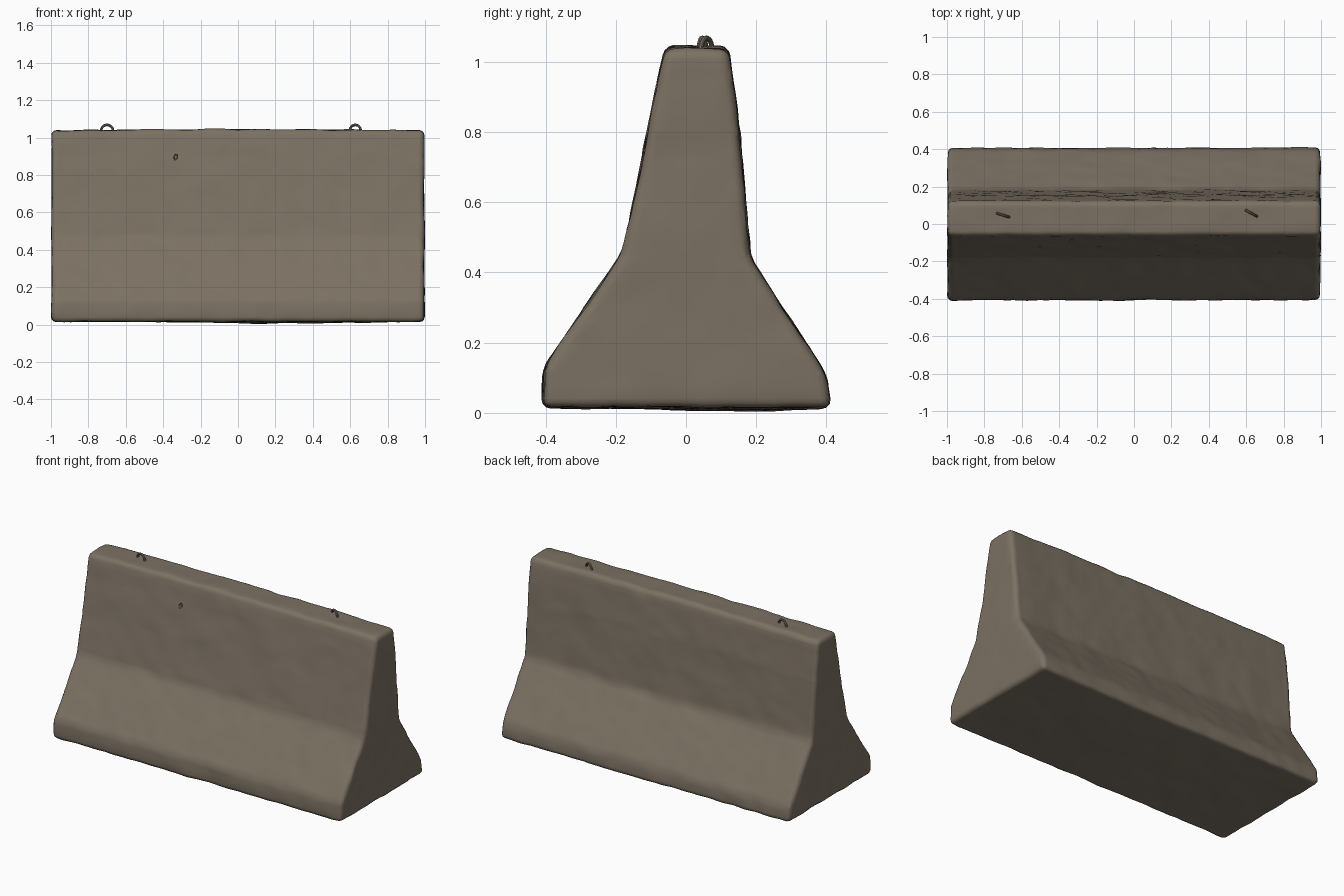
import bpy, bmesh, math
from mathutils import Vector, noise

if "Cube" in bpy.data.objects:
    bpy.data.objects.remove(bpy.data.objects["Cube"])


def material(name, rgb):
    m = bpy.data.materials.new(name)
    m.use_nodes = True
    m.diffuse_color = (*rgb, 1)
    bsdf = m.node_tree.nodes["Principled BSDF"]
    bsdf.inputs["Base Color"].default_value = (*rgb, 1)
    bsdf.inputs["Roughness"].default_value = 0.9
    return m


concrete = material("weathered concrete", (0.2, 0.165, 0.125))


def activate(ob):
    bpy.ops.object.select_all(action="DESELECT")
    ob.select_set(True)
    bpy.context.view_layer.objects.active = ob


# Barrier body: side profile (y, z) extruded along x
profile = [(-0.41, 0.015), (0.412, 0.015), (0.4, 0.11), (0.183, 0.44), (0.152, 0.8),
           (0.122, 1.037), (-0.06, 1.037), (-0.18, 0.46), (-0.405, 0.13)]
bm = bmesh.new()
base = bm.faces.new([bm.verts.new((-0.997, y, z)) for y, z in profile])
ext = bmesh.ops.extrude_face_region(bm, geom=[base])
for v in ext["geom"]:
    if isinstance(v, bmesh.types.BMVert):
        v.co.x = 0.997
bmesh.ops.recalc_face_normals(bm, faces=bm.faces)

# Worn, rounded edges
bmesh.ops.bevel(bm, geom=bm.edges[:], offset=0.026, segments=3, profile=0.5,
                affect="EDGES", clamp_overlap=True)


# Slice the body into a fine grid so that it can be weathered
def slice_axis(axis, start, stop, count):
    normal = Vector((0, 0, 0))
    normal[axis] = 1
    for i in range(1, count):
        point = normal * (start + (stop - start) * i / count)
        bmesh.ops.bisect_plane(bm, geom=bm.verts[:] + bm.edges[:] + bm.faces[:],
                               plane_co=point, plane_no=normal, dist=0.001)


slice_axis(0, -1, 1, 56)
slice_axis(1, -0.42, 0.42, 20)
slice_axis(2, 0, 1.05, 28)
bm.normal_update()

# Uneven cast surface, crowned top and sagging underside
moves = []
for v in bm.verts:
    p = v.co
    rough = 0.005 * noise.noise(p * 5) + 0.004 * noise.noise(p * 14)
    offset = v.normal * (rough - 0.001)
    offset.z += 0.008 * (1 - p.x ** 2) * max(0, p.z - 0.5) * 2
    sag = math.exp(-((p.x - 0.2) / 0.4) ** 2 - ((p.y - 0.12) / 0.3) ** 2)
    offset.z -= 0.011 * sag * max(0, 1 - p.z / 0.1)
    moves.append((v, offset))
for v, offset in moves:
    v.co += offset
    v.co.x = max(-1, min(1, v.co.x))
    v.co.z = max(0, v.co.z)

mesh = bpy.data.meshes.new("barrier_body")
bm.to_mesh(mesh)
bm.free()
body = bpy.data.objects.new("barrier_body", mesh)
bpy.context.collection.objects.link(body)
mesh.materials.append(concrete)

# Small chip knocked out of the front face
bpy.ops.mesh.primitive_cone_add(vertices=5, radius1=0.036, radius2=0.012, depth=0.05,
                                location=(-0.333, -0.1, 0.897),
                                rotation=(-math.pi / 2, 0.3, 0))
cutter = bpy.context.object
cutter.name = "chip_cutter"
cutter.scale.x = 0.7
cutter.hide_render = True
cutter.data.materials.append(concrete)
cut = body.modifiers.new("chip", "BOOLEAN")
cut.operation = "DIFFERENCE"
cut.solver = "EXACT"
cut.object = cutter
activate(body)
bpy.ops.object.modifier_apply(modifier=cut.name)
bpy.data.objects.remove(cutter)
bpy.ops.object.shade_smooth_by_angle(angle=math.radians(40))


# Lifting loops: bent bars set into the top
def lifting_loop(name, x, y, turn):
    curve = bpy.data.curves.new(name, "CURVE")
    curve.dimensions = "3D"
    curve.bevel_depth = 0.007
    curve.bevel_resolution = 2
    arc = [(0.034 * math.cos(a), 0.034 * math.sin(a))
           for a in (math.pi * i / 12 for i in range(13))]
    path = [(0.034, -0.03)] + arc + [(-0.034, -0.03)]
    spline = curve.splines.new("POLY")
    spline.points.add(len(path) - 1)
    for point, (u, w) in zip(spline.points, path):
        point.co = (u, 0, w, 1)
    ob = bpy.data.objects.new(name, curve)
    bpy.context.collection.objects.link(ob)
    ob.location = (x, y, 1.034)
    ob.rotation_euler.z = turn
    curve.materials.append(concrete)
    activate(ob)
    bpy.ops.object.convert(target="MESH")
    bpy.ops.object.shade_smooth_by_angle(angle=math.radians(40))


lifting_loop("right_lifting_loop", -0.7, 0.047, -0.3)
lifting_loop("left_lifting_loop", 0.627, 0.058, -0.5)
